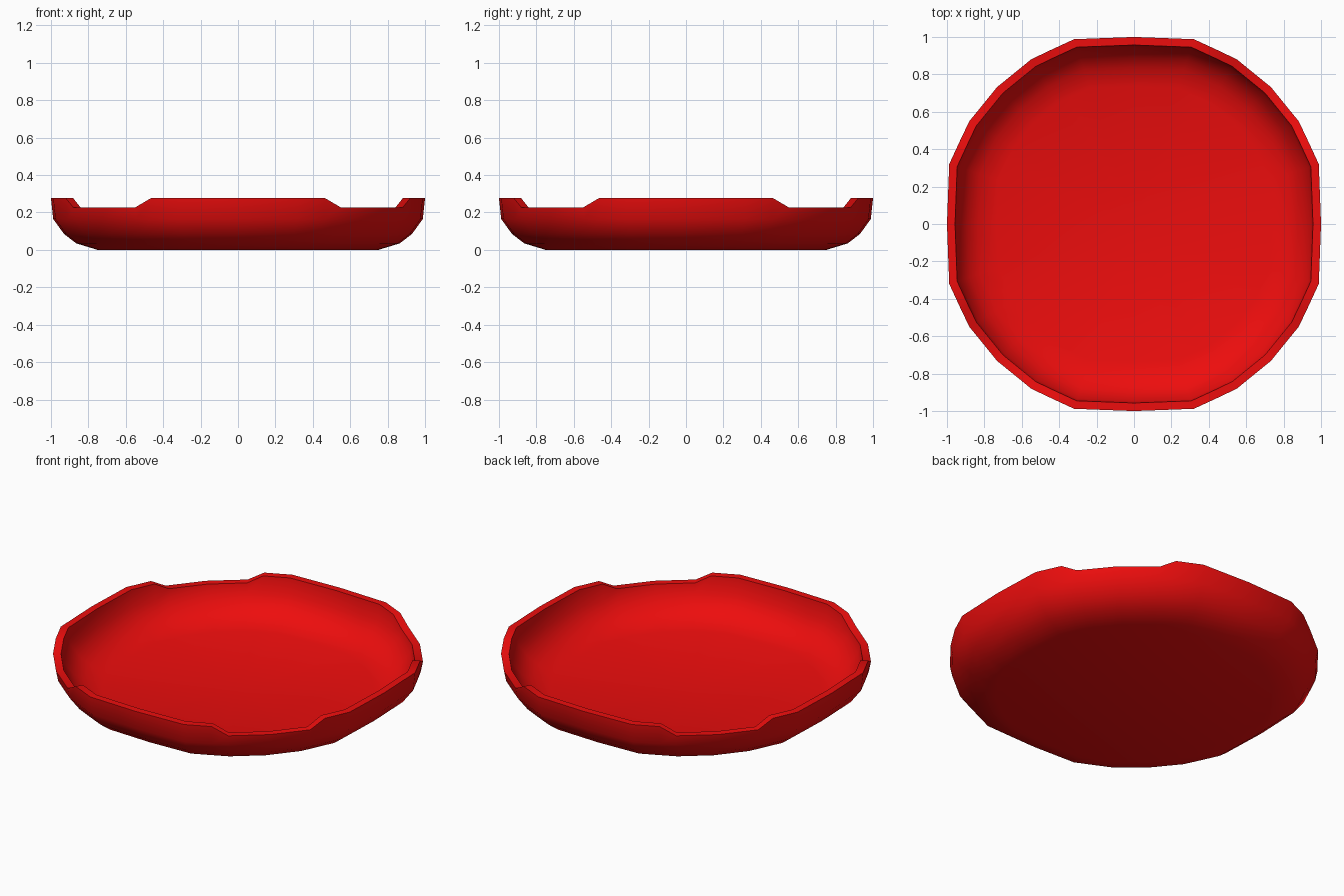
import bpy, bmesh

if "Cube" in bpy.data.objects:
    bpy.data.objects.remove(bpy.data.objects["Cube"])

# One quadrant of the rounded-square outline; the flag marks the low rim notch
QUAD = [(1.0, 0.0, 0), (0.988, 0.32, 0), (0.921, 0.465, 0), (0.88, 0.55, 1),
        (0.732, 0.732, 1), (0.55, 0.88, 1), (0.465, 0.921, 0), (0.32, 0.988, 0)]
HIGH, LOW = 0.277, 0.227

# (scale, height) from the base up the outside, then down the inside; None = rim
PROFILE = [(0.75, 0.0), (0.865, 0.035), (0.93, 0.085), (0.988, 0.165), (1.0, None),
           (0.957, None), (0.945, 0.175), (0.89, 0.105), (0.835, 0.065),
           (0.735, 0.035)]

# Full outline: turn the quadrant four times
outline = []
quad = QUAD
for _ in range(4):
    outline += quad
    quad = [(-y, x, n) for x, y, n in quad]

# Shell: outer wall, rim and inner wall as stacked rings
bm = bmesh.new()
rings = []
for s, z in PROFILE:
    rings.append([bm.verts.new((x * s, y * s, (LOW if n else HIGH) if z is None else z))
                  for x, y, n in outline])
count = len(outline)
for a, b in zip(rings, rings[1:]):
    for i in range(count):
        j = (i + 1) % count
        bm.faces.new((a[i], a[j], b[j], b[i]))

# Base underside and dish floor
bm.faces.new(rings[0][::-1])
centre = bm.verts.new((0, 0, PROFILE[-1][1]))
for i in range(count):
    bm.faces.new((rings[-1][i], rings[-1][(i + 1) % count], centre))
bmesh.ops.recalc_face_normals(bm, faces=bm.faces)

mesh = bpy.data.meshes.new("dish")
bm.to_mesh(mesh)
bm.free()
dish = bpy.data.objects.new("dish", mesh)
bpy.context.collection.objects.link(dish)

# Red finish
red = bpy.data.materials.new("red")
red.diffuse_color = (0.85, 0.004, 0.004, 1)
red.use_nodes = True
red.node_tree.nodes["Principled BSDF"].inputs["Base Color"].default_value = red.diffuse_color
mesh.materials.append(red)

# Smooth walls with a crisp rim
bpy.context.view_layer.objects.active = dish
dish.select_set(True)
bpy.ops.object.shade_smooth_by_angle(angle=0.7)
